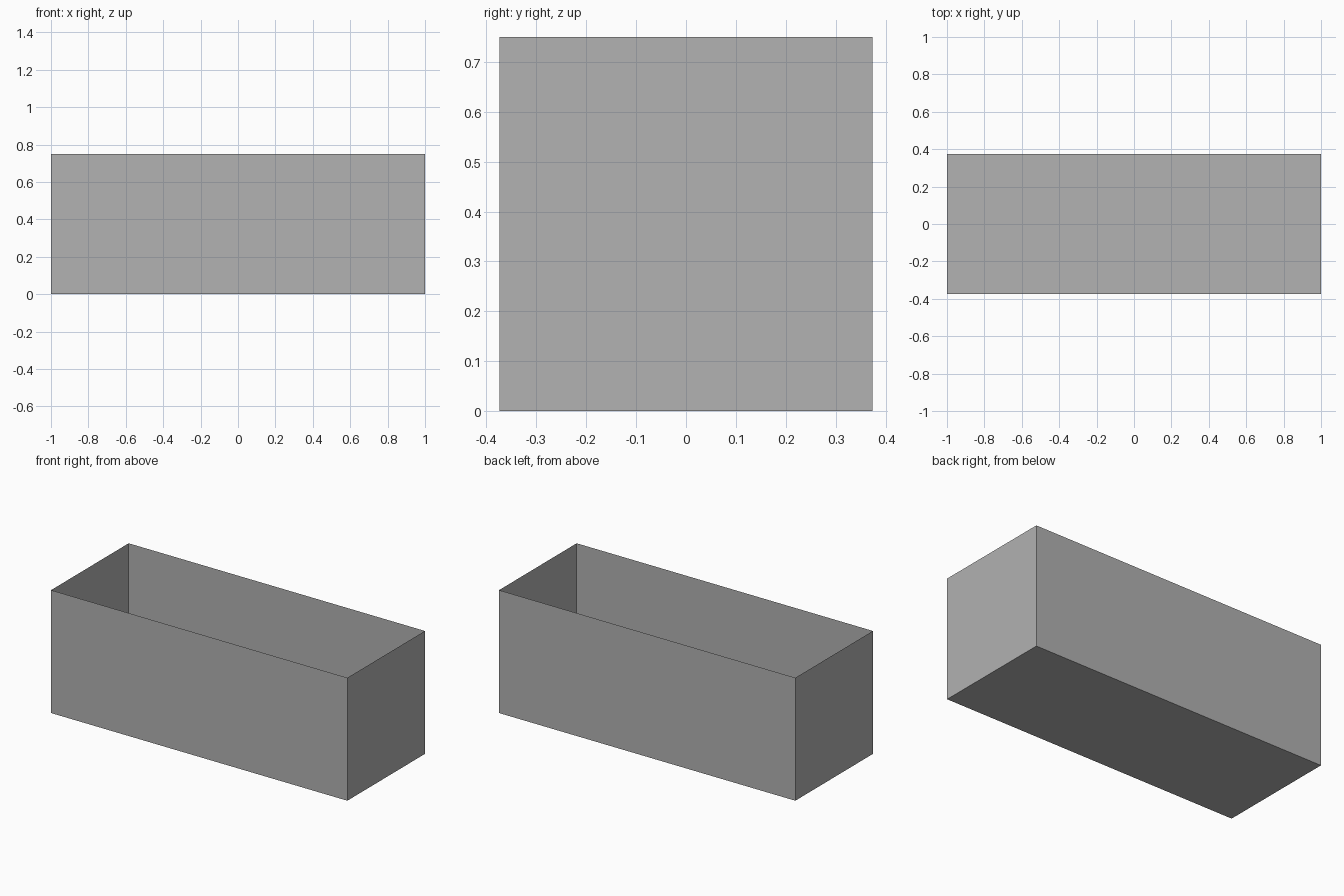
import bpy
import bmesh
from mathutils import Vector

old = bpy.data.objects.get("Cube")
if old:
    bpy.data.objects.remove(old, do_unlink=True)

HALF_X, HALF_Y, HEIGHT = 1.0, 0.374, 0.75
DOOR_CENTRES = (-0.546, -0.182, 0.546)
DOOR_HALF, DOOR_TOP, CHAMFER = 0.094, 0.28, 0.008

grey = bpy.data.materials.new("plain grey")
grey.use_nodes = True
colour = (0.445, 0.445, 0.445, 1)
grey.diffuse_color = colour
grey.node_tree.nodes["Principled BSDF"].inputs["Base Color"].default_value = colour


def sheet(name, points):
    """One flat panel from its outline."""
    bm = bmesh.new()
    bm.faces.new([bm.verts.new(Vector(p)) for p in points])
    bmesh.ops.triangulate(bm, faces=bm.faces[:])
    bmesh.ops.dissolve_limit(bm, angle_limit=0.01, verts=[], edges=bm.edges[:])
    mesh = bpy.data.meshes.new(name)
    bm.to_mesh(mesh)
    bm.free()
    mesh.materials.append(grey)
    obj = bpy.data.objects.new(name, mesh)
    bpy.context.collection.objects.link(obj)
    return obj


def upright(name, a, b):
    """Plain wall standing between two floor corners."""
    return sheet(name, [(*a, 0), (*b, 0), (*b, HEIGHT), (*a, HEIGHT)])


# Floor and the three plain walls
front_right, front_left = (-HALF_X, -HALF_Y), (HALF_X, -HALF_Y)
back_left, back_right = (HALF_X, HALF_Y), (-HALF_X, HALF_Y)
sheet("floor", [(*c, 0) for c in (front_right, front_left, back_left, back_right)])
upright("left_wall", front_left, back_left)
upright("back_wall", back_left, back_right)
upright("right_wall", back_right, front_right)

# Front wall with doorways notched into its lower edge
outline = [(-HALF_X, 0)]
for x in DOOR_CENTRES:
    outline += [(x - DOOR_HALF, 0), (x - DOOR_HALF, DOOR_TOP - CHAMFER),
                (x - DOOR_HALF + CHAMFER, DOOR_TOP),
                (x + DOOR_HALF - CHAMFER, DOOR_TOP),
                (x + DOOR_HALF, DOOR_TOP - CHAMFER), (x + DOOR_HALF, 0)]
outline += [(HALF_X, 0), (HALF_X, HEIGHT), (-HALF_X, HEIGHT)]
sheet("front_wall", [(x, -HALF_Y, z) for x, z in outline])
